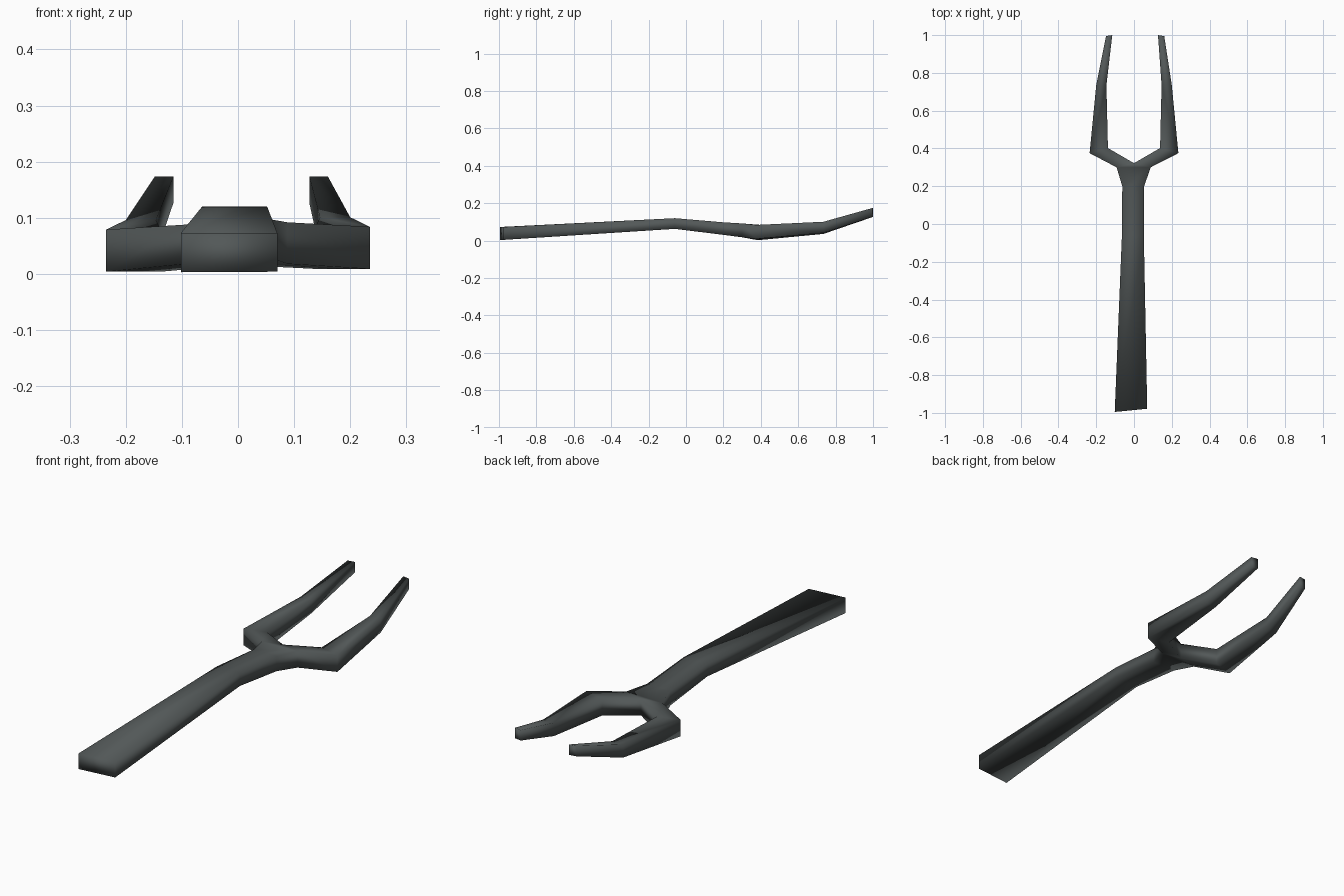
import bpy, bmesh

if "Cube" in bpy.data.objects:
    bpy.data.objects.remove(bpy.data.objects["Cube"])

mat = bpy.data.materials.new("dark iron")
mat.diffuse_color = (0.085, 0.097, 0.097, 1)
mat.use_nodes = True
mat.node_tree.nodes["Principled BSDF"].inputs["Base Color"].default_value = mat.diffuse_color

# Plan points: x, y, bottom z, top z
pts = [
    (-0.102, -0.995, 0.003, 0.073), (0.070, -0.978, 0.004, 0.073),  # handle end
    (-0.064, -0.06, 0.063, 0.120), (0.052, -0.06, 0.063, 0.120),    # handle bend
    (-0.062, 0.20, 0.031, 0.098), (0.054, 0.20, 0.031, 0.098),      # neck
    (-0.092, 0.30, 0.018, 0.088), (0.088, 0.30, 0.018, 0.092),      # fork root
    (0.0, 0.322, 0.016, 0.090),                                     # crotch
]
cells = [(0, 1, 3, 2), (2, 3, 5, 4), (4, 5, 7, 6), (6, 7, 8)]

# Prongs: outer and inner rails, one per side
for side, root, dz in ((-1, 6, 0.0), (1, 7, 0.005)):
    last = (root, 8)
    for xo, yo, xi, yi, zb, zt in (
            (0.235, 0.375, 0.138, 0.402, 0.004, 0.079),
            (0.200, 0.735, 0.146, 0.735, 0.036, 0.096),
            (0.154, 0.995, 0.121, 1.000, 0.127, 0.174)):
        shift = 0.006 if yo > 0.9 else 0.0
        n = len(pts)
        pts.append((side * xo + shift, yo, zb + dz * (yo < 0.9), zt + dz * (yo < 0.9)))
        pts.append((side * xi + shift, yi, zb + dz * (yo < 0.9), zt + dz * (yo < 0.9)))
        cells.append((last[0], last[1], n + 1, n))
        last = (n, n + 1)

# Top and bottom skins, with walls along every open edge
bm = bmesh.new()
low = [bm.verts.new((x, y, b)) for x, y, b, t in pts]
high = [bm.verts.new((x, y, t)) for x, y, b, t in pts]
edges = {}
for c in cells:
    bm.faces.new([low[i] for i in c])
    bm.faces.new([high[i] for i in c])
    for a, b in zip(c, c[1:] + c[:1]):
        edges.setdefault(frozenset((a, b)), []).append((a, b))
for uses in edges.values():
    if len(uses) == 1:
        a, b = uses[0]
        bm.faces.new((low[a], low[b], high[b], high[a]))
bmesh.ops.recalc_face_normals(bm, faces=bm.faces)
for f in bm.faces:
    f.smooth = True

mesh = bpy.data.meshes.new("two_prong_fork")
bm.to_mesh(mesh)
bm.free()
mesh.materials.append(mat)
fork = bpy.data.objects.new("two_prong_fork", mesh)
bpy.context.collection.objects.link(fork)
